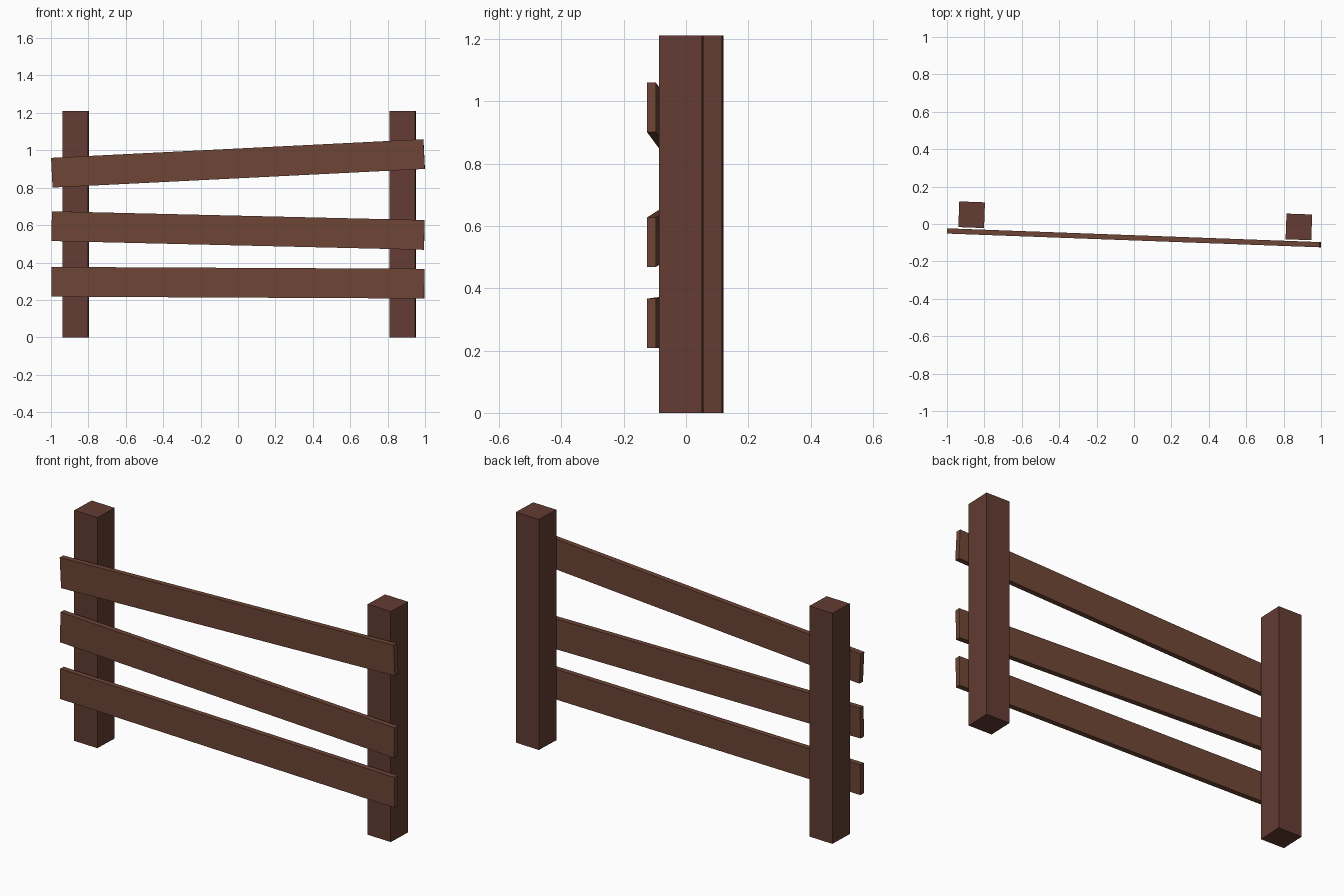
import bpy
from math import radians, atan
from mathutils import Matrix

if "Cube" in bpy.data.objects:
    bpy.data.objects.remove(bpy.data.objects["Cube"])

YAW = radians(-2.11)          # the whole fence section stands slightly askew


def material(name, color):
    mat = bpy.data.materials.new(name)
    mat.diffuse_color = color
    mat.use_nodes = True
    mat.node_tree.nodes["Principled BSDF"].inputs["Base Color"].default_value = mat.diffuse_color
    return mat


post_wood = material("post_wood", (0.125, 0.045, 0.032, 1))
rail_wood = material("rail_wood", (0.155, 0.060, 0.036, 1))


def box(name, size, location, tilt, mat):
    bpy.ops.mesh.primitive_cube_add(size=1)
    ob = bpy.context.object
    ob.name = name
    ob.data.transform(Matrix.Diagonal((*size, 1)))
    ob.location = location
    ob.rotation_euler = (0, tilt, YAW)
    ob.data.materials.append(mat)
    return ob


# Square upright posts
POST_H = 1.21
for name, x, y in (("left_post", -0.868, 0.0495), ("right_post", 0.8815, -0.0155)):
    box(name, (0.1375, 0.1375, POST_H), (x, y, POST_H / 2), 0, post_wood)

# Crooked rails across the front: centre height and slope
for name, z, slope in (("top_rail", 0.930, 0.050),
                       ("middle_rail", 0.571, -0.0235),
                       ("bottom_rail", 0.292, -0.005)):
    box(name, (1.994, 0.028, 0.159), (0, -0.074, z), -atan(slope), rail_wood)
